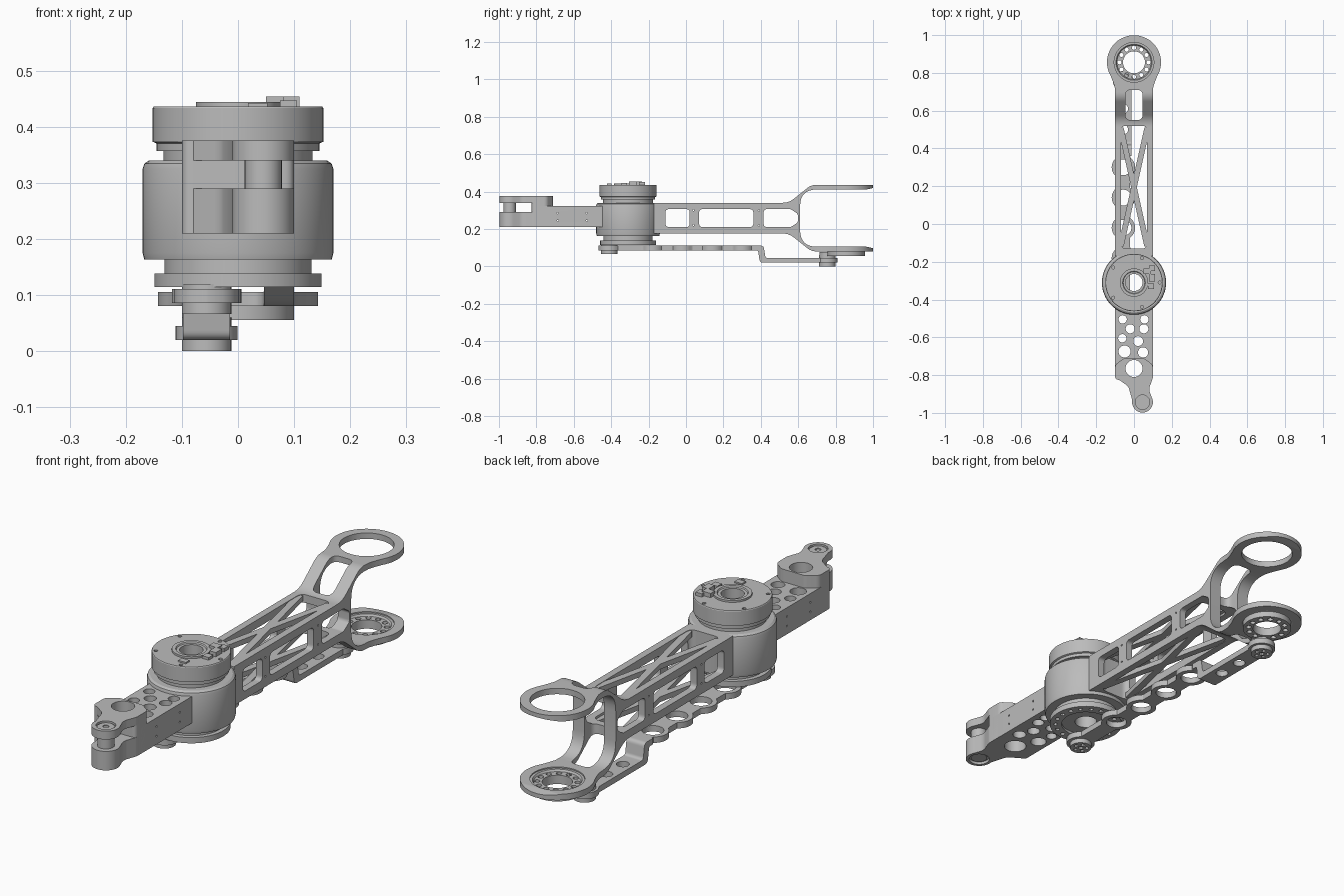
import bpy, bmesh, math
from mathutils import Vector

if "Cube" in bpy.data.objects:
    bpy.data.objects.remove(bpy.data.objects["Cube"], do_unlink=True)

grey = bpy.data.materials.new("machined_grey")
grey.use_nodes = True
grey.diffuse_color = (0.5, 0.5, 0.5, 1)
grey.node_tree.nodes["Principled BSDF"].inputs["Base Color"].default_value = grey.diffuse_color
parts = []


def finish(name, bm):
    bmesh.ops.recalc_face_normals(bm, faces=bm.faces)
    mesh = bpy.data.meshes.new(name)
    bm.to_mesh(mesh)
    bm.free()
    mesh.materials.append(grey)
    obj = bpy.data.objects.new(name, mesh)
    bpy.context.collection.objects.link(obj)
    parts.append(obj)
    return obj


def prism(name, pts, lo, hi, axis="z"):
    """Extrude a flat outline along z (points are x, y) or x (points are y, z)."""
    bm = bmesh.new()
    rings = []
    for w in (lo, hi):
        rings.append([bm.verts.new((p[0], p[1], w) if axis == "z" else (w, p[0], p[1])) for p in pts])
    for ring in rings:
        bm.faces.new(ring)
    n = len(pts)
    for i in range(n):
        j = (i + 1) % n
        bm.faces.new((rings[0][i], rings[0][j], rings[1][j], rings[1][i]))
    return finish(name, bm)


def arc(cx, cy, r, a=0, b=360, n=48):
    full = b - a == 360
    steps = n if full else n + 1
    angles = [math.radians(a + (b - a) * i / n) for i in range(steps)]
    return [(cx + r * math.cos(t), cy + r * math.sin(t)) for t in angles]


def rounded(pts):
    """Closed outline from (u, v, corner radius) points."""
    out = []
    for i, (u, v, r) in enumerate(pts):
        p = Vector((u, v))
        if r == 0:
            out.append((u, v))
            continue
        d1 = (Vector(pts[i - 1][:2]) - p).normalized()
        d2 = (Vector(pts[(i + 1) % len(pts)][:2]) - p).normalized()
        t = r / math.tan(d1.angle(d2) / 2)
        for k in range(9):
            s = k / 8
            out.append(tuple(p + d1 * t * (1 - s) ** 2 + d2 * t * s * s))
    return out


def slot(u0, u1, v0, v1, r):
    return rounded([(u0, v0, r), (u1, v0, r), (u1, v1, r), (u0, v1, r)])


def cyl(name, x, y, r, lo, hi, n=48):
    return prism(name, arc(x, y, r, n=n), lo, hi)


def lathe(name, x, y, profile, n=64):
    bm = bmesh.new()
    rings = []
    for i in range(n):
        t = 2 * math.pi * i / n
        rings.append([bm.verts.new((x + r * math.cos(t), y + r * math.sin(t), z)) for r, z in profile])
    m = len(profile)
    for i in range(n):
        a, b = rings[i], rings[(i + 1) % n]
        for k in range(m):
            bm.faces.new((a[k], a[(k + 1) % m], b[(k + 1) % m], b[k]))
    return finish(name, bm)


def combine(obj, cutter, op="DIFFERENCE"):
    mod = obj.modifiers.new("cut", "BOOLEAN")
    mod.operation, mod.solver, mod.object = op, "EXACT", cutter
    bpy.context.view_layer.objects.active = obj
    bpy.ops.object.modifier_apply(modifier=mod.name)
    parts.remove(cutter)
    bpy.data.objects.remove(cutter, do_unlink=True)


def drill(obj, holes, lo=-1, hi=1, n=24):
    for x, y, r in holes:
        combine(obj, cyl("drill", x, y, r, lo, hi, n))


def side_screws(obj, ys, zs):
    for y in ys:
        for z in zs:
            combine(obj, prism("drill", arc(y, z, 0.004, n=12), -0.3, 0.3, "x"))


def circle_of_holes(cx, cy, ring, r, count):
    return [(x, y, r) for x, y in arc(cx, cy, ring, n=count)]


MY, RY, MID = -0.31, 0.856, 0.258     # motor centre, fork ring centre, arm mid height
CX, C1, C2 = -0.056, -0.41, 0.755     # linkage pivots

# Forked arm: side profile intersected with top outline
half = [(-0.17, 0.082, 0), (0.55, 0.082, 0.1), (0.67, 0.178, 0.08), (1.02, 0.178, 0),
        (1.02, 0.165, 0), (0.965, 0.153, 0), (0.61, 0.153, 0.09)]
side = [(y, MID + h, r) for y, h, r in half] + [(y, MID - h, r) for y, h, r in reversed(half)]
arm = prism("forked_arm", rounded(side), -0.3, 0.3, "x")
neck = [(-0.112, 0.755), (-0.102, 0.725), (-0.1, 0.69), (-0.1, -0.17)]
outline = arc(0, RY, 0.143, -30, 210, 64) + neck + [(-x, y) for x, y in reversed(neck)]
combine(arm, prism("outline", outline, -0.5, 1), "INTERSECT")
drill(arm, [(0, RY, 0.105)], n=64)
for y0, y1, w in ((-0.13, 0.52, 0.07), (0.55, 0.71, 0.046)):
    combine(arm, prism("window", slot(-w, w, y0, y1, 0.03), -1, 1))
for y0, y1 in ((-0.11, 0.02), (0.07, 0.36)):
    combine(arm, prism("window", slot(y0, y1, 0.21, 0.306, 0.02), -1, 1, "x"))
tapered = rounded([(0.415, 0.21, 0.02), (0.56, 0.21, 0.02), (0.598, 0.235, 0.02),
                   (0.598, 0.281, 0.02), (0.56, 0.306, 0.02), (0.415, 0.306, 0.02)])
combine(arm, prism("window", tapered, -1, 1, "x"))
side_screws(arm, (0.04, 0.39), (0.22, 0.3))

# Crossed truss bars on top and bottom of the arm
for level, lo in (("lower", 0.178), ("upper", 0.316)):
    for s, word in ((1, "left"), (-1, "right")):
        bar = [(s * 0.085, 0.51), (s * 0.055, 0.51), (-s * 0.085, -0.12), (-s * 0.055, -0.12)]
        prism(f"{level}_truss_{word}", bar, lo, lo + 0.022)

# Lower fork bearing with its crank lobe
bearing = lathe("fork_bearing", 0, RY, [(0.058, 0.055), (0.1, 0.055), (0.1, 0.08), (0.107, 0.082),
                                        (0.107, 0.1), (0.095, 0.1), (0.09, 0.092), (0.058, 0.092)])
drill(bearing, circle_of_holes(0, RY, 0.077, 0.011, 12), n=16)
cyl("bearing_crank_lobe", CX, C2, 0.042, 0.045, 0.078)

# Motor stack
lathe("motor_housing", 0, MY, [(0.045, 0.163), (0.167, 0.163), (0.17, 0.175), (0.17, 0.325),
                               (0.167, 0.334), (0.158, 0.34), (0.045, 0.34)])
base = lathe("motor_output_flange", 0, MY, [(0.045, 0.125), (0.1, 0.125), (0.1, 0.114), (0.149, 0.114),
                                            (0.149, 0.138), (0.131, 0.138), (0.131, 0.164), (0.045, 0.164)])
drill(base, circle_of_holes(0, MY, 0.125, 0.009, 18), 0.1, 0.125, 12)
cap = lathe("motor_cap", 0, MY, [(0.045, 0.339), (0.133, 0.339), (0.133, 0.357), (0.145, 0.357),
                                 (0.145, 0.37), (0.152, 0.373), (0.152, 0.433), (0.15, 0.436),
                                 (0.075, 0.436), (0.075, 0.444), (0.06, 0.444), (0.057, 0.439), (0.045, 0.439)])
drill(cap, circle_of_holes(0, MY, 0.136, 0.008, 5), 0.425, 0.5, 12)

# Connectors on the motor cap
for i, (x, y, w, d, top) in enumerate([(0.07, -0.25, 0.04, 0.03, 0.454), (0.095, -0.235, 0.03, 0.03, 0.45),
                                       (0.095, -0.285, 0.03, 0.04, 0.454), (0.09, -0.33, 0.03, 0.03, 0.447),
                                       (0.035, -0.41, 0.035, 0.025, 0.442)]):
    prism(f"connector_{i + 1}", [(x - w / 2, y - d / 2), (x + w / 2, y - d / 2),
                                 (x + w / 2, y + d / 2), (x - w / 2, y + d / 2)], 0.43, top)

# Front link: drilled block, post and two fork tongues
holes = [(-0.06, -0.505, 0.022), (0.055, -0.505, 0.022), (-0.02, -0.555, 0.024), (0.052, -0.555, 0.024),
         (-0.062, -0.605, 0.022), (0.022, -0.62, 0.026), (0.048, -0.68, 0.027), (-0.05, -0.675, 0.032)]
block = prism("front_link_block", slot(-0.1, 0.1, -0.79, -0.4, 0.001), 0.21, 0.322)
combine(block, cyl("motor_seat", 0, MY, 0.16, -1, 1))
side_screws(block, (-0.685, -0.53), (0.245, 0.285))
back = [(0.1, -0.745, 0.03), (0.055, -0.712, 0.03), (-0.055, -0.712, 0.03), (-0.1, -0.745, 0.03)]
post = prism("front_link_post", rounded(back + [(-0.1, -0.825, 0.02), (0.1, -0.825, 0.02)]), 0.21, 0.375)
tip = [(x, y, 0) for x, y in arc(0.045, -0.943, 0.055, 170, 385, 32)]
tongue_shape = rounded(back + [(-0.1, -0.81, 0.05), (-0.03, -0.86, 0.04)] + tip
                       + [(0.078, -0.875, 0.05), (0.1, -0.815, 0.04)])
upper = prism("upper_tongue", tongue_shape, 0.34, 0.375)
lower = prism("lower_tongue", tongue_shape, 0.21, 0.29)
drill(block, holes + [(0, -0.765, 0.045)], n=32)
for obj in (post, upper, lower):
    drill(obj, [(0, -0.765, 0.045)], n=32)
drill(upper, [(0.045, -0.943, 0.038)], 0.366, 0.5, 32)
drill(lower, [(0.045, -0.943, 0.042)], 0.1, 0.222, 32)
pin = cyl("fork_pin", 0.045, -0.943, 0.033, 0.216, 0.37, 32)
drill(pin, [(0.045, -0.943, 0.012)], 0.36, 0.5, 16)

# Scalloped connecting rod
lobes = [-0.18, -0.02, 0.14, 0.3]


def rod_width(y):
    w = 0.036 if C1 <= y else 0
    for c, r in [(C1, 0.058)] + [(c, 0.062) for c in lobes]:
        w = max(w, math.sqrt(max(0, r * r - (y - c) ** 2)))
    return max(w, 0.004)


ys = [C1 - 0.058 + i * 0.0075 for i in range(114)]
rod_outline = [(CX + rod_width(y), y) for y in ys] + [(CX - rod_width(y), y) for y in reversed(ys)]
rod = prism("connecting_rod", rod_outline, 0.086, 0.111)
drill(rod, [(CX, c, 0.042) for c in lobes], n=32)

# Stepped lower end of the rod
step = [(0.36, 0.111, 0), (0.415, 0.111, 0.02), (0.425, 0.045, 0.015), (C2, 0.045, 0),
        (C2, 0.02, 0), (0.395, 0.02, 0.02), (0.385, 0.086, 0.01), (0.36, 0.086, 0)]
foot = prism("rod_step", rounded(step), CX - 0.042, CX + 0.042, "x")
drill(foot, [(CX, 0.5, 0.025), (CX, 0.61, 0.025)])
cyl("rod_end", CX, C2, 0.055, 0.02, 0.045)

# Pivot bosses with small screw heads recessed
for name, y, lo, hi in (("front_pivot_boss", C1, 0.066, 0.12), ("rear_pivot_boss", C2, 0.0, 0.06)):
    boss = cyl(name, CX, y, 0.044, lo, hi)
    drill(boss, circle_of_holes(CX, y, 0.025, 0.008, 5) + [(CX, y, 0.01)], lo - 0.05, lo + 0.01, 12)

# Smooth curved walls, keep machined edges crisp
bpy.ops.object.select_all(action="DESELECT")
for obj in parts:
    obj.select_set(True)
bpy.context.view_layer.objects.active = parts[0]
bpy.ops.object.shade_smooth_by_angle(angle=math.radians(30))
